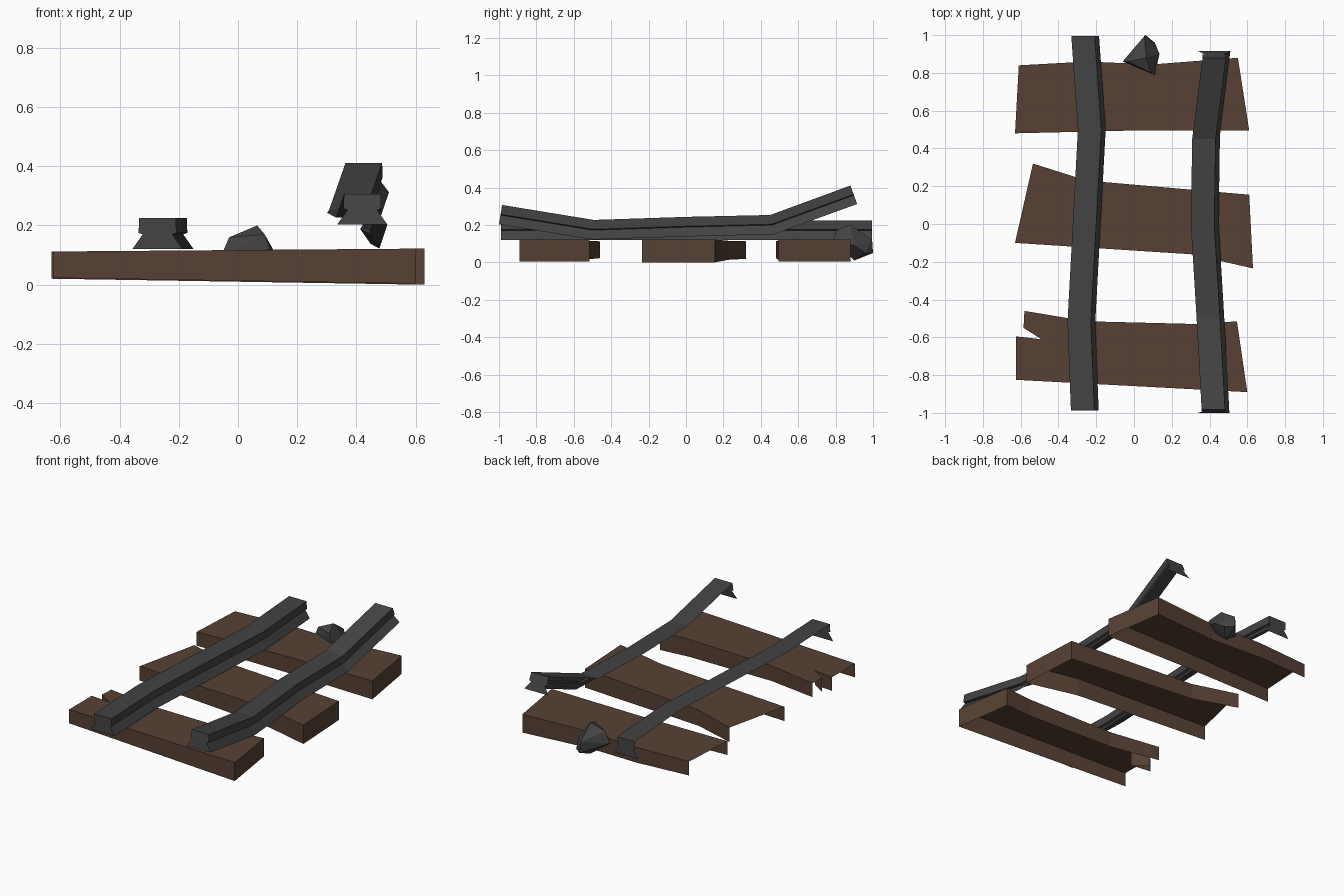
import bpy
import bmesh
from mathutils import Vector

if "Cube" in bpy.data.objects:
    bpy.data.objects.remove(bpy.data.objects["Cube"])


def material(name, rgb):
    mat = bpy.data.materials.new(name)
    mat.use_nodes = True
    mat.diffuse_color = (*rgb, 1)
    mat.node_tree.nodes["Principled BSDF"].inputs["Base Color"].default_value = (*rgb, 1)
    return mat


wood = material("dark brown wood", (0.095, 0.053, 0.035))
iron = material("dark grey iron", (0.056, 0.056, 0.056))


def finish(bm, name, mat):
    mesh = bpy.data.meshes.new(name)
    bm.to_mesh(mesh)
    bm.free()
    mesh.materials.append(mat)
    obj = bpy.data.objects.new(name, mesh)
    bpy.context.collection.objects.link(obj)
    return obj


def sleeper(name, outline, low):
    """Hollow plank: top and walls, open underneath and at the broken -x end."""
    bm = bmesh.new()
    top = [bm.verts.new((x, y, 0.117 + 0.008 * x)) for x, y in outline]
    base = [bm.verts.new((x, y, low + 0.01 - 0.016 * x)) for x, y in outline]
    bm.faces.new(top)
    for i in range(len(outline)):
        j = (i + 1) % len(outline)
        edge = top[j].co - top[i].co
        outward = Vector((edge.y, -edge.x, 0)).normalized()
        if outward.x > -0.8:
            bm.faces.new((top[i], base[i], base[j], top[j]))
    finish(bm, name, wood)


# Wooden sleepers, outlines run counter-clockwise
sleeper("front_sleeper", [
    (-0.625, -0.825), (0.6, -0.89), (0.545, -0.515), (0.35, -0.53), (-0.25, -0.515),
    (-0.58, -0.46), (-0.585, -0.55), (-0.49, -0.61), (-0.625, -0.595)], 0.003)
sleeper("middle_sleeper", [
    (-0.63, -0.1), (0.3, -0.16), (0.63, -0.235), (0.61, 0.155), (-0.25, 0.23),
    (-0.535, 0.32)], 0.0)
sleeper("back_sleeper", [
    (-0.63, 0.48), (0, 0.495), (0.61, 0.495), (0.55, 0.88), (0.1, 0.845),
    (-0.25, 0.86), (-0.61, 0.84)], 0.003)

# Rail section: half widths and heights from the head down to the foot
SECTION = [(0.062, 0.105), (0.064, 0.055), (0.05, 0.05), (0.085, 0)]


def rail(name, path):
    """Sweep the top and +x side of the section, then cap both ends."""
    bm = bmesh.new()
    path = [Vector(p) for p in path]
    last = len(path) - 1
    shape = [(-SECTION[0][0], SECTION[0][1])] + SECTION
    rows = []
    for i, p in enumerate(path):
        along = path[min(i + 1, last)] - path[max(i - 1, 0)]
        up = Vector((0, -along.z, along.y)).normalized()
        rows.append([bm.verts.new(p + Vector((w, 0, 0)) + up * h) for w, h in shape])
        if i in (0, last):
            mirrored = [bm.verts.new(p + Vector((-w, 0, 0)) + up * h)
                        for w, h in reversed(SECTION[1:])]
            cap = rows[-1] + mirrored
            bm.faces.new(cap if i else cap[::-1])
    for a, b in zip(rows, rows[1:]):
        for k in range(len(shape) - 1):
            bm.faces.new((a[k], a[k + 1], b[k + 1], b[k]))
    finish(bm, name, iron)


# Bent iron rails
rail("right_rail", [(-0.272, -0.988, 0.12), (-0.29, -0.52, 0.12),
                    (-0.235, 0.5, 0.12), (-0.27, 0.995, 0.12)])
rail("left_rail", [(0.42, -1.0, 0.203), (0.393, -0.5, 0.122), (0.363, 0, 0.138),
                   (0.37, 0.47, 0.15), (0.425, 0.915, 0.312)])

# Rock leaning on the back sleeper
bm = bmesh.new()
for co in [(-0.06, 0.86, 0.09), (0.06, 1.0, 0.05), (0.055, 0.995, 0.12), (0.065, 0.88, 0.2),
           (0.11, 0.79, 0.12), (0.09, 0.8, 0.17), (0.135, 0.9, 0.09), (0.05, 0.9, 0.01),
           (-0.03, 0.86, 0.16), (0.11, 0.96, 0.05)]:
    bm.verts.new(co)
bmesh.ops.convex_hull(bm, input=bm.verts[:])
finish(bm, "rock", iron)
